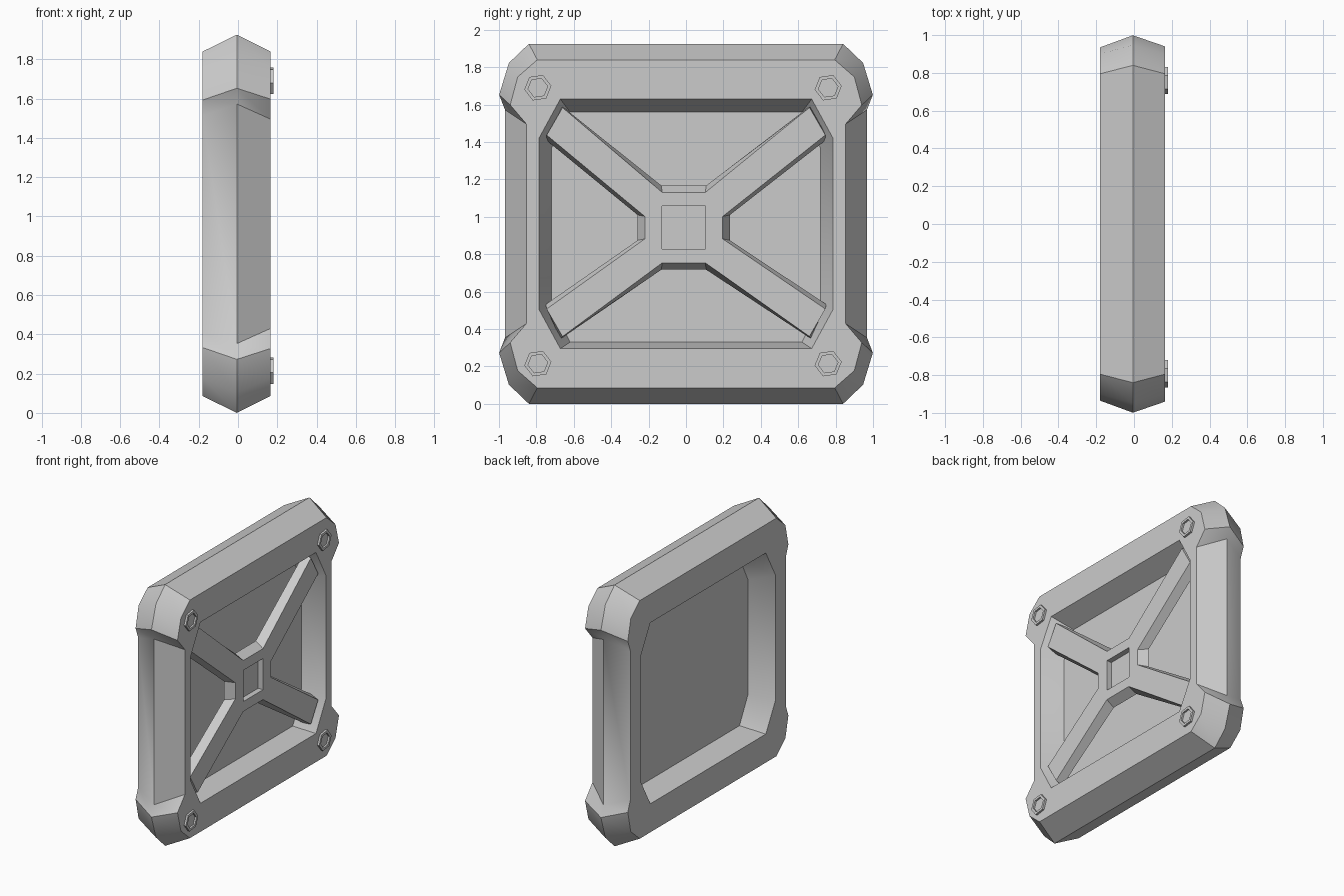
import bpy, bmesh, math

if "Cube" in bpy.data.objects:
    bpy.data.objects.remove(bpy.data.objects["Cube"])

CZ = 0.9625  # height of the frame centre


def mirror4(quarter):
    """Mirror one quadrant's (y, z) outline into a full closed loop."""
    q = list(quarter)
    right_low = [(y, -z) for y, z in reversed(q)]
    left_low = [(-y, -z) for y, z in q]
    left_top = [(-y, z) for y, z in reversed(q)]
    return q + right_low + left_low + left_top


def loft(name, rings):
    """Skin a list of (x, [(y, z), ...]) loops and cap both ends."""
    bm = bmesh.new()
    loops = [[bm.verts.new((x, y, z)) for y, z in pts] for x, pts in rings]
    n = len(loops[0])
    for a, b in zip(loops, loops[1:]):
        for i in range(n):
            j = (i + 1) % n
            bm.faces.new((a[i], a[j], b[j], b[i]))
    bm.faces.new(loops[0])
    bm.faces.new(loops[-1])
    bmesh.ops.remove_doubles(bm, verts=bm.verts[:], dist=1e-5)
    bmesh.ops.recalc_face_normals(bm, faces=bm.faces[:])
    mesh = bpy.data.meshes.new(name)
    bm.to_mesh(mesh)
    bm.free()
    obj = bpy.data.objects.new(name, mesh)
    bpy.context.collection.objects.link(obj)
    bpy.ops.object.select_all(action='DESELECT')
    obj.select_set(True)
    bpy.context.view_layer.objects.active = obj
    bpy.ops.object.shade_smooth_by_angle(angle=math.radians(30))
    return obj


def shift(pts, dy, dz):
    return [(y + dy, z + dz) for y, z in pts]


def frame_ring(x, quarter, cz=CZ):
    return (x, shift(mirror4(quarter), 0, cz))


# Frame with ridged rim, corner lugs, and a thin recessed panel
ridge = [(0.84, 0.9625), (0.947, 0.86), (0.999, 0.69), (0.968, 0.61)]
front = [(0.795, 0.877), (0.90, 0.785), (0.94, 0.635), (0.853, 0.533)]
back = [(0.795, 0.877), (0.90, 0.785), (0.935, 0.63), (0.905, 0.55)]
P, Q = (0.672, 0.667), (0.786, 0.458)
opening = [P, P, Q, Q]
P, Q = (0.62, 0.615), (0.72, 0.42)
floor = [P, P, Q, Q]
loft("frame", [
    frame_ring(0.012, floor, 0.945),
    frame_ring(0.165, opening),
    frame_ring(0.165, front),
    frame_ring(-0.006, ridge),
    frame_ring(-0.18, back),
    frame_ring(-0.18, opening),
    frame_ring(-0.002, floor, 0.945),
])


# Cross brace with tapered sides and a square socket in the hub
def brace_ring(x, hub_top, arm_a, arm_b, hub_side):
    pts = []
    for i, (y, z) in enumerate(mirror4([hub_top, arm_a, arm_b, hub_side])):
        is_arm = i % 4 in (1, 2)
        pts.append((y, z + 0.972) if is_arm else (y - 0.012, z + 0.942))
    return (x, pts)


corner = (0.115, 0.115)
socket = shift(mirror4([corner] * 4), -0.012, 0.942)
loft("cross_brace", [
    brace_ring(0.068, (0.12, 0.225), (0.67, 0.625), (0.75, 0.44), (0.247, 0.068)),
    brace_ring(0.132, (0.115, 0.188), (0.66, 0.612), (0.745, 0.465), (0.208, 0.06)),
    (0.132, socket),
    (0.092, socket),
])


# Hexagonal hollow bolts
def hexagon(r, cy, cz):
    return [(cy + r * math.cos(math.radians(8 + 60 * k)),
             cz + r * math.sin(math.radians(8 + 60 * k))) for k in range(6)]


for i, (y, z) in enumerate([(-0.792, 1.69), (0.76, 1.69), (-0.792, 0.215), (0.76, 0.215)]):
    loft(f"bolt_{i + 1}", [
        (0.155, hexagon(0.073, y, z)),
        (0.18, hexagon(0.073, y, z)),
        (0.18, hexagon(0.053, y, z)),
        (0.167, hexagon(0.053, y, z)),
    ])
